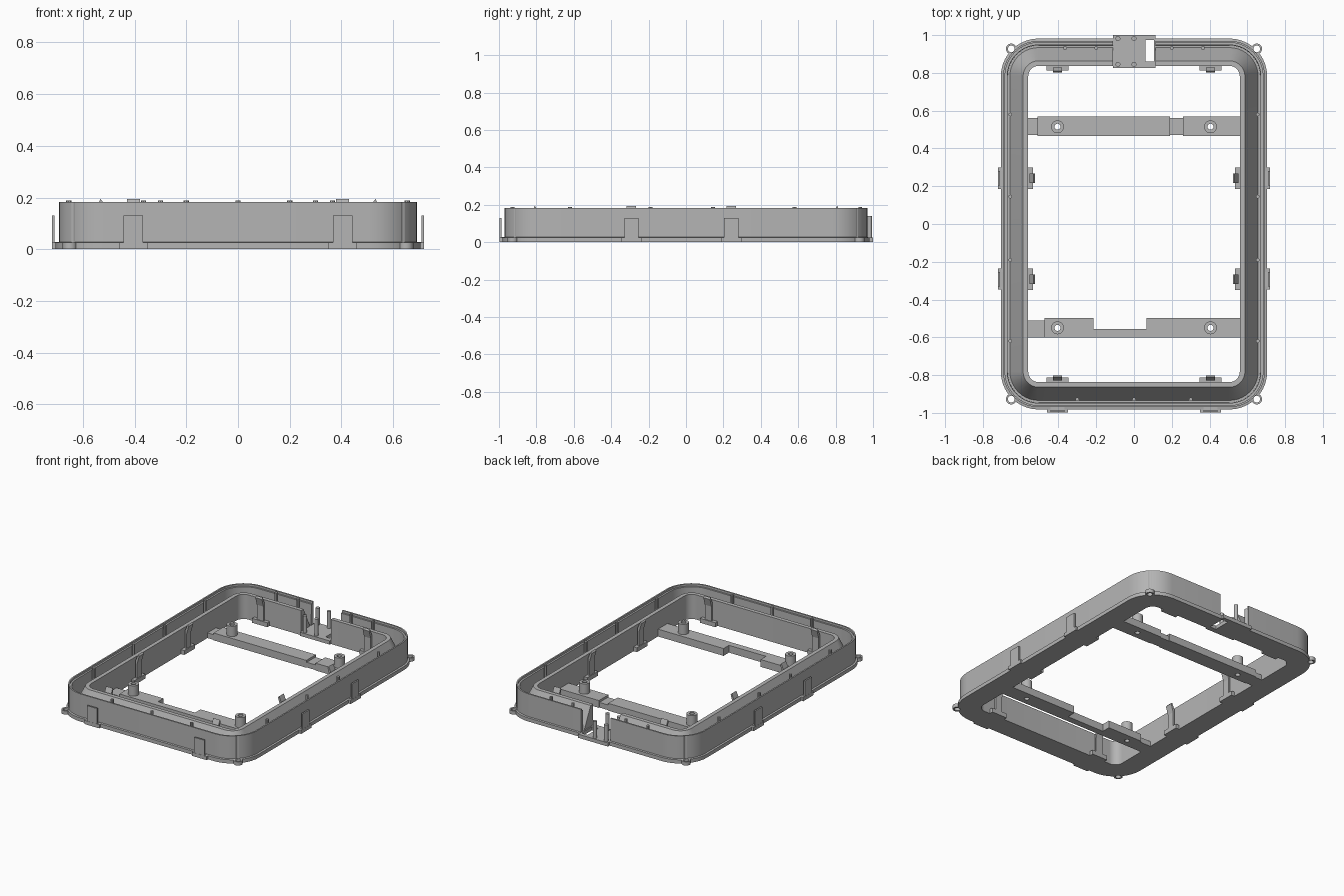
import bpy, bmesh, math
from mathutils import Vector, Matrix

if "Cube" in bpy.data.objects:
    bpy.data.objects.remove(bpy.data.objects["Cube"])

grey = bpy.data.materials.new("grey_plastic")
grey.diffuse_color = (0.46, 0.46, 0.46, 1)
grey.use_nodes = True
grey.node_tree.nodes["Principled BSDF"].inputs["Base Color"].default_value = grey.diffuse_color


def finish(name, bm):
    bmesh.ops.recalc_face_normals(bm, faces=bm.faces)
    me = bpy.data.meshes.new(name)
    bm.to_mesh(me)
    bm.free()
    me.materials.append(grey)
    ob = bpy.data.objects.new(name, me)
    bpy.context.collection.objects.link(ob)
    return ob


def box(name, x0, x1, y0, y1, z0, z1):
    bm = bmesh.new()
    bmesh.ops.create_cube(bm, size=1)
    for v in bm.verts:
        v.co = ((x0 + x1) / 2 + v.co.x * abs(x1 - x0),
                (y0 + y1) / 2 + v.co.y * abs(y1 - y0),
                (z0 + z1) / 2 + v.co.z * abs(z1 - z0))
    return finish(name, bm)


def rod(name, x, y, r, z0, z1, n=16):
    bm = bmesh.new()
    bmesh.ops.create_cone(bm, cap_ends=True, segments=n, radius1=r, radius2=r,
                          depth=z1 - z0, matrix=Matrix.Translation((x, y, (z0 + z1) / 2)))
    return finish(name, bm)


def sweep(name, rings):
    """Join closed rings of points, wrapping the last ring to the first."""
    bm = bmesh.new()
    vs = [[bm.verts.new(p) for p in ring] for ring in rings]
    n = len(vs[0])
    for a, b in zip(vs, vs[1:] + vs[:1]):
        for i in range(n):
            j = (i + 1) % n
            bm.faces.new((a[i], a[j], b[j], b[i]))
    return finish(name, bm)


def tube(name, x, y, ro, ri, z0, z1, n=24):
    prof = ((ro, z0), (ro, z1), (ri, z1), (ri, z0))
    ang = [2 * math.pi * i / n for i in range(n)]
    return smooth(sweep(name, [[(x + r * math.cos(a), y + r * math.sin(a), z)
                                for a in ang] for r, z in prof]))


def smooth(ob):
    bpy.ops.object.select_all(action='DESELECT')
    ob.select_set(True)
    bpy.context.view_layer.objects.active = ob
    bpy.ops.object.shade_smooth_by_angle(angle=math.radians(30))
    return ob


def cut(ob, cutter):
    m = ob.modifiers.new("cut", 'BOOLEAN')
    m.operation, m.solver, m.object = 'DIFFERENCE', 'EXACT', cutter
    bpy.context.view_layer.objects.active = ob
    bpy.ops.object.modifier_apply(modifier=m.name)
    bpy.data.objects.remove(cutter)


def prism(name, profile, w, place):
    """Extrude an (out, z) profile across width w and place it with a matrix."""
    bm = bmesh.new()
    ends = [[bm.verts.new(place @ Vector((o, s * w / 2, z))) for o, z in profile]
            for s in (-1, 1)]
    bm.faces.new(ends[0])
    bm.faces.new(ends[1])
    n = len(profile)
    for i in range(n):
        j = (i + 1) % n
        bm.faces.new((ends[0][i], ends[0][j], ends[1][j], ends[1][i]))
    return finish(name, bm)


# Frame: channel section (inset, height) swept round a rounded rectangle
HX, HY, R, SEG = 0.705, 0.982, 0.2, 10


def outline(d, z):
    pts = []
    for q, (sx, sy) in enumerate(((1, 1), (-1, 1), (-1, -1), (1, -1))):
        for i in range(SEG + 1):
            a = math.pi / 2 * (q + i / SEG)
            pts.append((sx * (HX - R) + (R - d) * math.cos(a),
                        sy * (HY - R) + (R - d) * math.sin(a), z))
    return pts


section = [(0, 0), (0, 0.025), (0.012, 0.027), (0.012, 0.182), (0.022, 0.182),
           (0.022, 0.168), (0.034, 0.168), (0.036, 0.025), (0.048, 0.025),
           (0.118, 0.168), (0.145, 0.168), (0.145, 0)]
frame = sweep("frame", [outline(d, z) for d, z in section])

# Gap in the back side and grooves at the corners
cut(frame, box("gap_cutter", -0.11, 0.115, 0.8, 1.1, -0.1, 0.3))
for sx in (-1, 1):
    for sy in (-1, 1):
        cut(frame, rod("groove_cutter", sx * 0.65, sy * 0.927, 0.02, -0.1, 0.3))
        tube("corner_eyelet", sx * 0.65, sy * 0.927, 0.028, 0.018, 0, 0.025)
smooth(frame)

# Plate bridging the gap, with a slot and four posts
plate = box("gap_plate", -0.11, 0.115, 0.825, 1.0, 0, 0.025)
cut(plate, box("slot_cutter", 0.06, 0.107, 0.86, 0.975, -0.1, 0.1))
for x in (-0.085, 0):
    for y in (0.845, 0.982):
        smooth(rod("gap_post", x, y, 0.013, 0.01, 0.14))

# Small pegs standing in the channel
pegs = [(s * 0.655, y) for s in (-1, 1) for y in (0.58, 0.145, -0.19, -0.62)]
pegs += [(x, -0.928) for x in (-0.3, 0, 0.3)]
pegs += [(x, 0.932) for x in (-0.365, -0.2, 0.2, 0.365)]
for x, y in pegs:
    rod("channel_peg", x, y, 0.01, 0.01, 0.188, 8)

# Latches: outer tongues and inner hooks on each side
outer_clip = [(-0.02, 0), (0.014, 0), (0.014, 0.13), (0.004, 0.13),
              (0.004, 0.028), (-0.02, 0.028)]
inner_hook = [(0.005, 0), (-0.02, 0), (-0.02, 0.13), (-0.036, 0.185),
              (-0.028, 0.195), (-0.008, 0.15), (-0.008, 0.03), (0.005, 0.03)]
sides = [(s * HX, y, 0 if s > 0 else math.pi) for s in (-1, 1) for y in (0.242, -0.292)]
sides += [(s * 0.405, t * HY, t * math.pi / 2) for s in (-1, 1) for t in (-1, 1)]
for x, y, a in sides:
    spin = Matrix.Rotation(a, 4, 'Z')
    place = Matrix.Translation((x, y, 0)) @ spin
    inside = place @ Matrix.Translation((-0.145, 0, 0))
    if y < 0.9:
        prism("outer_clip", outer_clip, 0.076, place)
        prism("outer_clip_foot", [(-0.01, 0), (0.015, 0), (0.015, 0.025), (-0.01, 0.025)],
              0.112, place)
    prism("inner_hook", inner_hook, 0.05, inside)
    prism("hook_foot", [(0.005, 0), (-0.025, 0), (-0.025, 0.03), (0.005, 0.03)],
          0.115, inside)

# Cross bars with lower steps and a recess, flush with the base
back_bar = [("back_bar_end", -0.562, -0.51, 0.47, 0.562, 0.035),
            ("back_bar", -0.51, 0.19, 0.465, 0.568, 0.05),
            ("back_bar_step", 0.19, 0.26, 0.47, 0.562, 0.035),
            ("back_bar_right", 0.26, 0.562, 0.465, 0.568, 0.05)]
front_bar = [("front_bar_end", -0.562, -0.475, -0.6, -0.51, 0.035),
             ("front_bar", -0.475, -0.215, -0.6, -0.498, 0.05),
             ("front_bar_recess", -0.215, 0.065, -0.6, -0.556, 0.05),
             ("front_bar_right", 0.065, 0.562, -0.6, -0.498, 0.05)]
for name, x0, x1, y0, y1, h in back_bar + front_bar:
    bar = box(name, x0, x1, y0, y1, 0, h)
    for sx in (-0.405, 0.405):
        if x0 < sx < x1:
            sy = 0.515 if y0 > 0 else -0.55
            cut(bar, rod("hole_cutter", sx, sy, 0.016, -0.1, 0.2, 24))
            tube("standoff", sx, sy, 0.034, 0.016, 0.04, 0.12)
